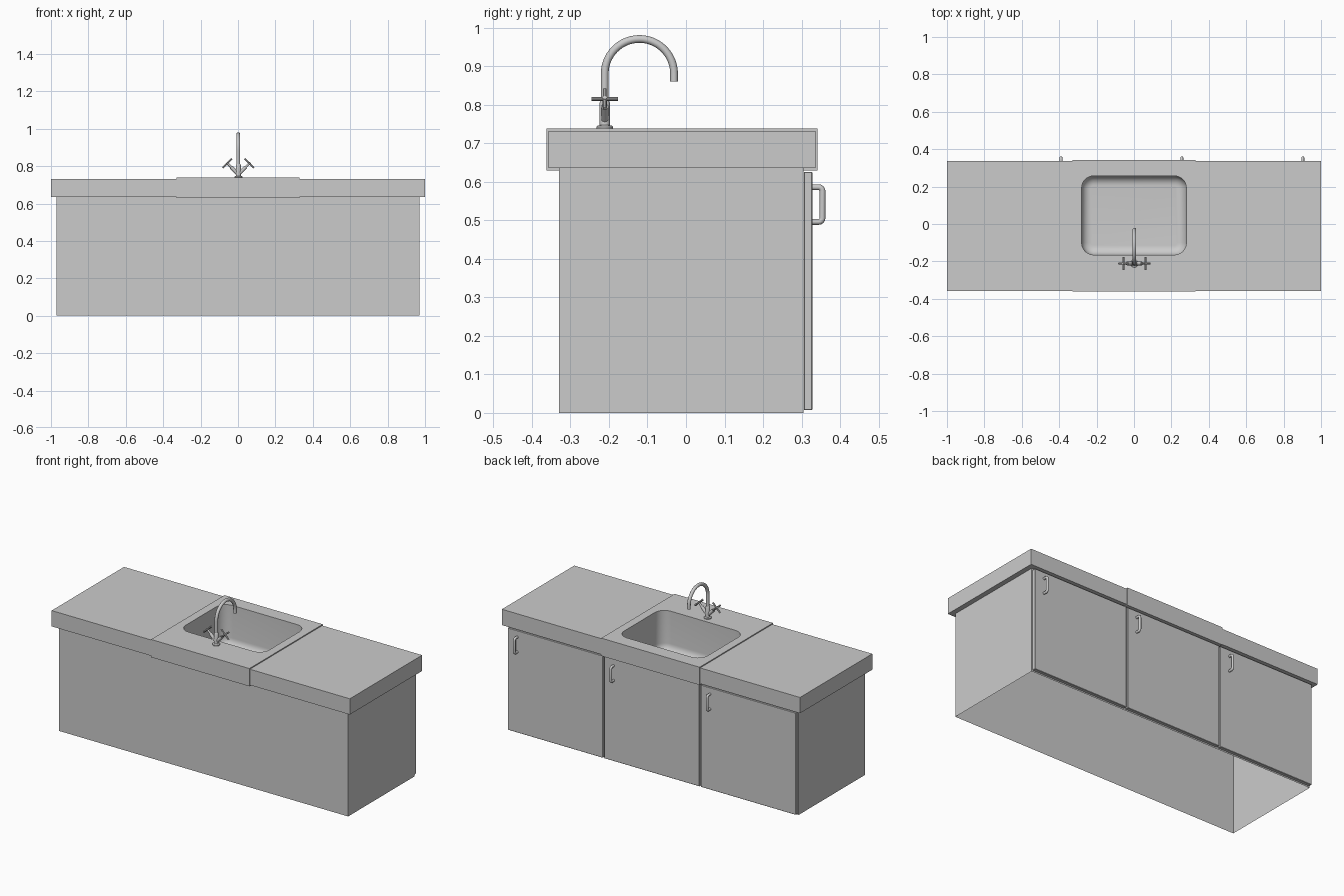
import bpy, bmesh
from math import sin, cos, pi, radians
from mathutils import Vector

if "Cube" in bpy.data.objects:
    bpy.data.objects.remove(bpy.data.objects["Cube"])


def finish(name, bm, smooth=True, recalc=True):
    if recalc:
        bmesh.ops.recalc_face_normals(bm, faces=bm.faces)
    me = bpy.data.meshes.new(name)
    bm.to_mesh(me)
    bm.free()
    ob = bpy.data.objects.new(name, me)
    bpy.context.collection.objects.link(ob)
    if smooth:
        smooth_object(ob)
    return ob


def smooth_object(ob):
    bpy.ops.object.select_all(action='DESELECT')
    ob.select_set(True)
    bpy.context.view_layer.objects.active = ob
    bpy.ops.object.shade_smooth_by_angle(angle=radians(35))


def box(name, x, y, z, bevel=0.0, open_ends=False):
    bm = bmesh.new()
    bmesh.ops.create_cube(bm, size=1)
    for v in bm.verts:
        v.co = [lo + (hi - lo) * (c + 0.5) for c, (lo, hi) in zip(v.co, (x, y, z))]
    if open_ends:
        ends = [f for f in bm.faces if abs(f.normal.z) > 0.5]
        bmesh.ops.delete(bm, geom=ends, context='FACES_ONLY')
    if bevel:
        bmesh.ops.bevel(bm, geom=bm.edges[:], offset=bevel, segments=1, affect='EDGES')
    return finish(name, bm, False, bool(bevel))


def tube(name, points, radius, sides=16):
    cu = bpy.data.curves.new(name, 'CURVE')
    cu.dimensions = '3D'
    cu.bevel_depth = radius
    cu.bevel_resolution = sides // 4
    cu.use_fill_caps = True
    sp = cu.splines.new('POLY')
    sp.points.add(len(points) - 1)
    for p, co in zip(sp.points, points):
        p.co = (*co, 1)
    ob = bpy.data.objects.new(name, cu)
    bpy.context.collection.objects.link(ob)
    bpy.ops.object.select_all(action='DESELECT')
    ob.select_set(True)
    bpy.context.view_layer.objects.active = ob
    bpy.ops.object.convert(target='MESH')
    smooth_object(bpy.context.view_layer.objects.active)


def lathe(name, profile, cx, cy, n=32):
    bm = bmesh.new()
    rings = [[bm.verts.new((cx + r * cos(2 * pi * i / n), cy + r * sin(2 * pi * i / n), z))
              for i in range(n)] for r, z in profile]
    loft(bm, rings)
    bm.faces.new(rings[0])
    bm.faces.new(rings[-1])
    finish(name, bm)


def loft(bm, rings):
    n = len(rings[0])
    for a, b in zip(rings, rings[1:]):
        for i in range(n):
            j = (i + 1) % n
            bm.faces.new((a[i], a[j], b[j], b[i]))


def rounded_loop(bm, x, y, r, z, seg=8):
    verts = []
    corners = ((x[1], y[1], -1, -1), (x[0], y[1], 1, -1), (x[0], y[0], 1, 1), (x[1], y[0], -1, 1))
    for k, (px, py, sx, sy) in enumerate(corners):
        for i in range(seg + 1):
            a = pi / 2 * (k + i / seg)
            verts.append(bm.verts.new((px + sx * r + r * cos(a), py + sy * r + r * sin(a), z)))
    return verts


# Cabinet walls (hollow, open underneath) and the two worktop slabs
box("cabinet_walls", (-0.97, 0.97), (-0.33, 0.305), (0, 0.637), open_ends=True)
for side, x in (("left", (-1, -0.325)), ("right", (0.325, 1))):
    box("worktop_" + side, x, (-0.357, 0.336), (0.636, 0.732))

# Three doors with bow handles
w = 1.94 / 3
for i in range(3):
    x0 = -0.97 + i * w
    box(f"door_{i + 1}", (x0 + 0.004, x0 + w - 0.004), (0.306, 0.328), (0.007, 0.626), 0.002)
    hx, r, hy, zlo, zhi = x0 + w - 0.067, 0.01, 0.3445, 0.496, 0.586
    path = [(hx, 0.325, zlo)]
    path += [(hx, hy + r * sin(a * pi / 8), zlo + r - r * cos(a * pi / 8)) for a in range(5)]
    path += [(hx, hy + r * cos(a * pi / 8), zhi - r + r * sin(a * pi / 8)) for a in range(5)]
    path += [(hx, 0.325, zhi)]
    tube(f"door_handle_{i + 1}", path, 0.0075)

# Sink: raised apron block lofted into a rounded bowl
bm = bmesh.new()
X, Y = (-0.33, 0.33), (-0.362, 0.341)
rings = [rounded_loop(bm, X, (-0.335, 0.31), 0, 0.63),
         rounded_loop(bm, X, Y, 0, 0.63),
         rounded_loop(bm, X, Y, 0, 0.738)]


def bowl_ring(inset, z):
    rings.append(rounded_loop(bm, (-0.28 + inset, 0.28 - inset),
                              (-0.165 + inset, 0.257 - inset), 0.065 - inset, z))


bowl_ring(0, 0.738)
f, floor = 0.05, 0.49
for i in range(9):
    a = pi / 2 * i / 8
    bowl_ring(f * (1 - cos(a)), floor + f * (1 - sin(a)))
loft(bm, rings)
bm.faces.new(rings[-1])
bmesh.ops.remove_doubles(bm, verts=bm.verts[:], dist=1e-5)
bmesh.ops.recalc_face_normals(bm, faces=bm.faces)
if max(bm.faces, key=lambda q: q.calc_area()).normal.z < 0:
    bmesh.ops.reverse_faces(bm, faces=bm.faces[:])
finish("sink", bm, recalc=False)

# Tap: base, body and swan neck
tx, ty = 0.002, -0.211
lathe("tap_base", [(0.021, 0.737), (0.021, 0.743), (0.018, 0.746), (0.0135, 0.747),
                   (0.0135, 0.805), (0.010, 0.812)], tx, ty)
neck = [(tx, ty, 0.80)]
neck += [(tx, -0.121 - 0.09 * cos(pi * i / 28), 0.881 + 0.09 * sin(pi * i / 28)) for i in range(29)]
neck.append((tx, -0.031, 0.861))
tube("tap_neck", neck, 0.01)

# Tap valves with cross handles, mirrored left and right
for side, s in (("left", -1), ("right", 1)):
    c = Vector((tx + s * 0.059, ty, 0.815))
    d = Vector((s, 0, 1)).normalized()
    p = Vector((-s, 0, 1)).normalized()
    tube(f"valve_stem_{side}", [Vector((tx, ty, 0.756)), c - d * 0.028], 0.01)
    tube(f"valve_spindle_{side}", [c - d * 0.03, c + d * 0.006], 0.006)
    tube(f"valve_bar_a_{side}", [c - p * 0.035, c + p * 0.035], 0.005, 12)
    tube(f"valve_bar_b_{side}", [c - Vector((0, 0.035, 0)), c + Vector((0, 0.035, 0))], 0.005, 12)
